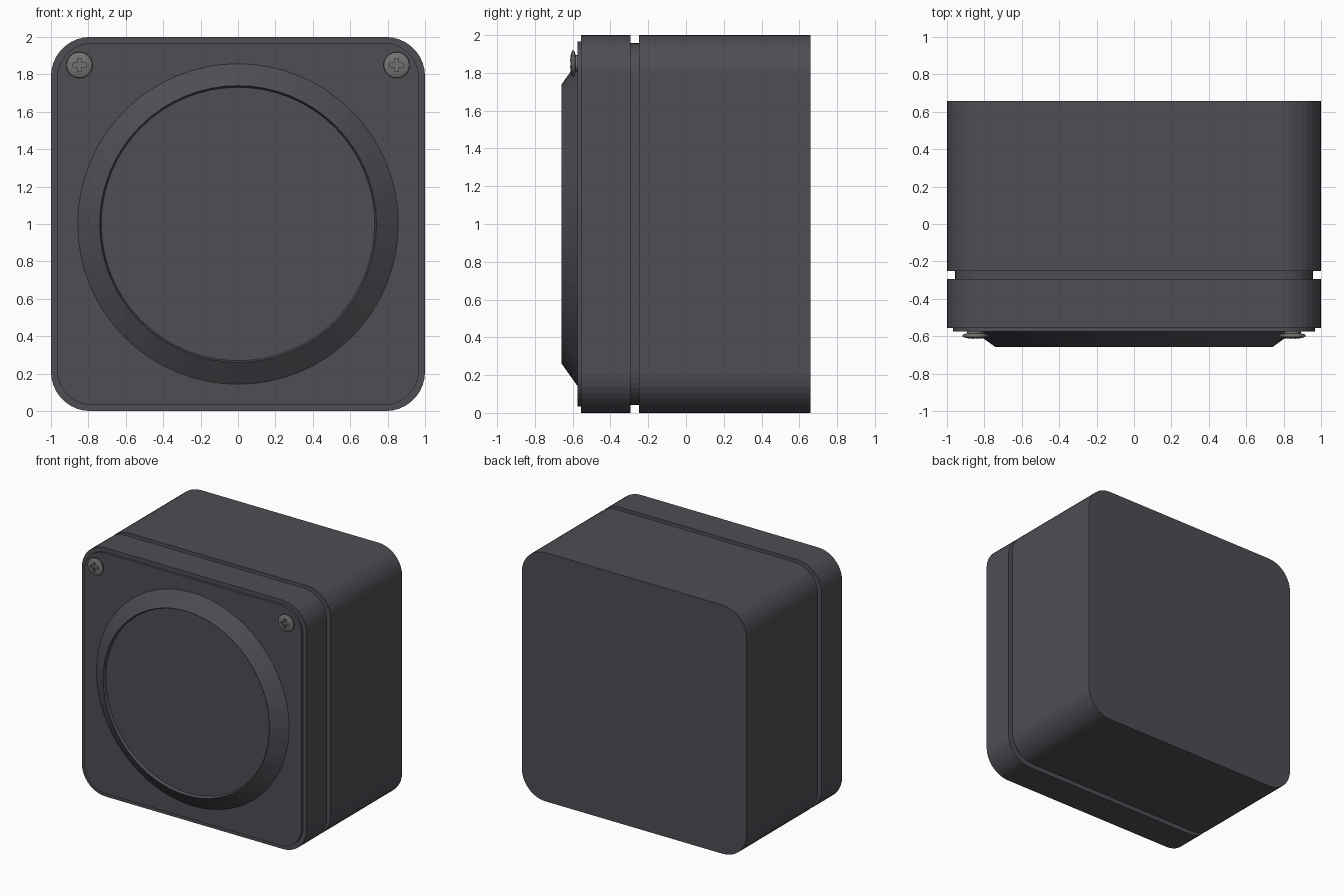
import bpy, bmesh
from math import pi, sin, cos
from mathutils import Matrix

if "Cube" in bpy.data.objects:
    bpy.data.objects.remove(bpy.data.objects["Cube"])


def material(name, rgb):
    m = bpy.data.materials.new(name)
    m.diffuse_color = (*rgb, 1)
    m.use_nodes = True
    m.node_tree.nodes["Principled BSDF"].inputs["Base Color"].default_value = m.diffuse_color
    return m


CASE = material("dark_plastic", (0.078, 0.074, 0.088))
METAL = material("screw_metal", (0.17, 0.17, 0.165))


def loft(name, rings, mat):
    """Skin a list of equal-length point loops and cap both ends."""
    bm = bmesh.new()
    loops = [[bm.verts.new(p) for p in r] for r in rings]
    n = len(loops[0])
    for a, b in zip(loops, loops[1:]):
        for i in range(n):
            j = (i + 1) % n
            bm.faces.new((a[i], a[j], b[j], b[i]))
    bm.faces.new(loops[0])
    bm.faces.new(loops[-1])
    bmesh.ops.recalc_face_normals(bm, faces=bm.faces)
    me = bpy.data.meshes.new(name)
    bm.to_mesh(me)
    bm.free()
    ob = bpy.data.objects.new(name, me)
    bpy.context.collection.objects.link(ob)
    me.materials.append(mat)
    return ob


def rounded_square(y, half, radius, seg=9):
    pts = []
    for k in range(4):
        cx, cz = [(1, 1), (-1, 1), (-1, -1), (1, -1)][k]
        for i in range(seg + 1):
            a = k * pi / 2 + i / seg * pi / 2
            pts.append((cx * (half - radius) + radius * cos(a), y,
                        1 + cz * (half - radius) + radius * sin(a)))
    return pts


def circle(y, radius, x=0, z=1, seg=64):
    return [(x + radius * cos(2 * pi * i / seg), y,
             z + radius * sin(2 * pi * i / seg)) for i in range(seg)]


# Stacked case: rear shell, recessed seam, front shell, thin front panel
for name, back, front, half, radius in (
        ("rear_housing", 0.658, -0.25, 1, 0.21),
        ("seam_core", -0.25, -0.295, 0.957, 0.18),
        ("front_housing", -0.295, -0.556, 1, 0.21),
        ("front_panel", -0.556, -0.575, 0.967, 0.185)):
    loft(name, [rounded_square(y, half, radius) for y in (back, front)], CASE)

# Bevelled bezel with slightly sunken face
loft("round_bezel", [circle(y, r) for y, r in (
    (-0.57, 0.857), (-0.575, 0.857), (-0.658, 0.74),
    (-0.636, 0.731))], CASE)

# Domed cross-head screws in the two upper corners
for side, x in (("left", -0.848), ("right", 0.848)):
    screw = loft(side + "_screw", [circle(y, r, x, 1.85, 32) for y, r in (
        (-0.565, 0.045), (-0.585, 0.045), (-0.588, 0.06), (-0.593, 0.068),
        (-0.598, 0.07), (-0.603, 0.068), (-0.608, 0.055), (-0.612, 0.035),
        (-0.614, 0.012))], METAL)
    for w, h in ((0.07, 0.02), (0.02, 0.07)):
        bm = bmesh.new()
        bmesh.ops.create_cube(bm, size=1, matrix=Matrix.Translation((x, -0.61, 1.85))
                              @ Matrix.Diagonal((w, 0.026, h, 1)))
        me = bpy.data.meshes.new("slot_cutter")
        bm.to_mesh(me)
        bm.free()
        me.materials.append(METAL)
        cutter = bpy.data.objects.new("slot_cutter", me)
        bpy.context.collection.objects.link(cutter)
        cutter.hide_render = True
        cutter.hide_viewport = True
        mod = screw.modifiers.new("slot", "BOOLEAN")
        mod.operation = "DIFFERENCE"
        mod.solver = "EXACT"
        mod.object = cutter
    bpy.ops.object.select_all(action="DESELECT")
    screw.select_set(True)
    bpy.context.view_layer.objects.active = screw
    bpy.ops.object.shade_smooth_by_angle(angle=pi / 4)
